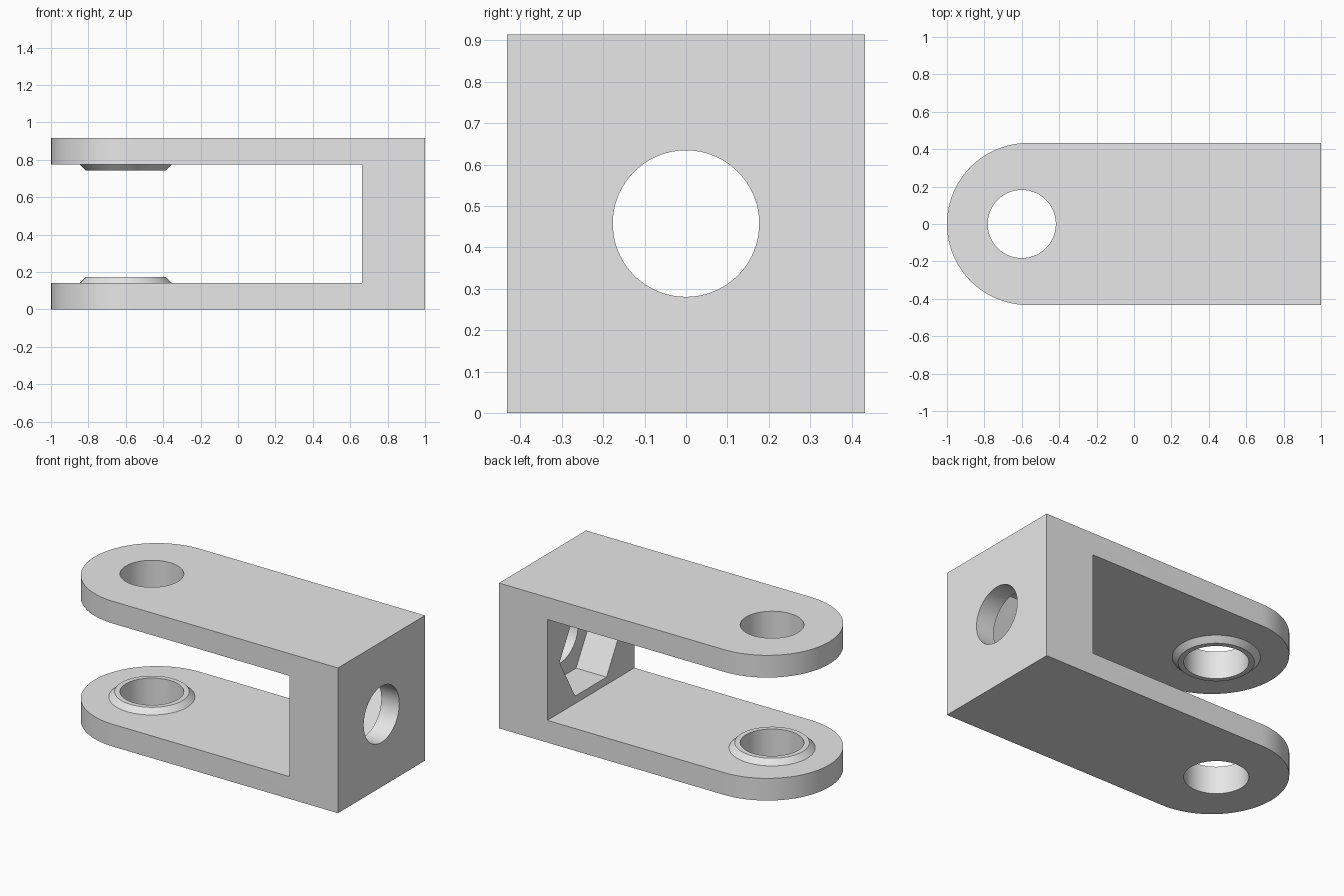
import bpy
import bmesh
from math import pi, radians, sin, cos
from mathutils import Matrix, Vector

LENGTH, WIDTH, HEIGHT = 2.0, 0.866, 0.915
ARM = 0.14                      # thickness of each fork arm
WALL_X = 0.663                  # inner face of the end block
PIN_X, PIN_R = -0.6, 0.182      # cross pin holes
BOSS_R, BOSS_TOP_R, BOSS_H = 0.246, 0.213, 0.033
BOLT_R, NUT_R, NUT_FLOOR = 0.177, 0.312, 0.875
MID = HEIGHT / 2
SEGMENTS = 96

if "Cube" in bpy.data.objects:
    bpy.data.objects.remove(bpy.data.objects["Cube"], do_unlink=True)

grey = bpy.data.materials.new("light grey")
grey.use_nodes = True
grey.diffuse_color = (0.8, 0.8, 0.8, 1)
grey.node_tree.nodes["Principled BSDF"].inputs["Base Color"].default_value = (0.8, 0.8, 0.8, 1)


def make_object(name, bm):
    bmesh.ops.recalc_face_normals(bm, faces=bm.faces[:])
    mesh = bpy.data.meshes.new(name)
    bm.to_mesh(mesh)
    bm.free()
    mesh.materials.append(grey)
    obj = bpy.data.objects.new(name, mesh)
    bpy.context.collection.objects.link(obj)
    return obj


def frustum(name, start, end, r1, r2, sides=SEGMENTS):
    """Closed prism or cone running from one point to another."""
    start, end = Vector(start), Vector(end)
    axis = end - start
    turn = axis.to_track_quat('Z', 'Y').to_matrix().to_4x4()
    bm = bmesh.new()
    bmesh.ops.create_cone(bm, cap_ends=True, segments=sides, radius1=r1, radius2=r2,
                          depth=axis.length,
                          matrix=Matrix.Translation((start + end) / 2) @ turn)
    return make_object(name, bm)


def box(name, low, high):
    low, high = Vector(low), Vector(high)
    bm = bmesh.new()
    bmesh.ops.create_cube(bm, size=1, matrix=Matrix.Translation((low + high) / 2)
                          @ Matrix.Diagonal((*(high - low), 1)))
    return make_object(name, bm)


def combine(target, tool, operation):
    """Apply a boolean and discard the tool."""
    mod = target.modifiers.new(tool.name, 'BOOLEAN')
    mod.operation, mod.object, mod.solver = operation, tool, 'EXACT'
    bpy.ops.object.select_all(action='DESELECT')
    bpy.context.view_layer.objects.active = target
    target.select_set(True)
    bpy.ops.object.modifier_apply(modifier=mod.name)
    bpy.data.objects.remove(tool, do_unlink=True)


# Solid bar with one rounded end
half = WIDTH / 2
centre_x = -LENGTH / 2 + half
outline = [(LENGTH / 2, -half), (LENGTH / 2, half)]
for i in range(SEGMENTS // 2 + 1):
    a = pi / 2 + pi * i / (SEGMENTS // 2)
    outline.append((centre_x + half * cos(a), half * sin(a)))
bm = bmesh.new()
base = bm.faces.new([bm.verts.new((x, y, 0)) for x, y in outline])
raised = bmesh.ops.extrude_face_region(bm, geom=[base])["geom"]
bmesh.ops.translate(bm, vec=(0, 0, HEIGHT),
                    verts=[g for g in raised if isinstance(g, bmesh.types.BMVert)])
body = make_object("fork_body", bm)

# Slot between the two arms
combine(body, box("slot_cutter", (-1.5, -1, ARM), (WALL_X, 1, HEIGHT - ARM)), 'DIFFERENCE')

# Chamfered bosses on the inner arm faces, sunk a little into the arms
SINK = 0.02
for face_z, up in ((ARM, 1), (HEIGHT - ARM, -1)):
    boss = frustum("boss", (PIN_X, 0, face_z - up * SINK), (PIN_X, 0, face_z + up * BOSS_H),
                   BOSS_R + SINK, BOSS_TOP_R)
    combine(body, boss, 'UNION')

# Pin hole through both arms
combine(body, frustum("pin_cutter", (PIN_X, 0, -0.5), (PIN_X, 0, 1.5), PIN_R, PIN_R), 'DIFFERENCE')

# Hexagonal nut pocket, flats at top and bottom, opening into the slot
nut = frustum("nut_cutter", (0.4, 0, 0), (NUT_FLOOR, 0, 0), NUT_R, NUT_R, sides=6)
corner = max(nut.data.vertices, key=lambda v: v.co.z).co
if corner.z > NUT_R * 0.95:     # a corner points up, so turn a flat upward
    nut.data.transform(Matrix.Rotation(pi / 6, 4, 'X'))
nut.data.transform(Matrix.Translation((0, 0, MID)))
combine(body, nut, 'DIFFERENCE')

# Bolt hole through the end block
combine(body, frustum("bolt_cutter", (0.5, 0, MID), (1.5, 0, MID), BOLT_R, BOLT_R), 'DIFFERENCE')

# One material slot, smooth curved walls with sharp edges
body.data.materials.clear()
body.data.materials.append(grey)
for face in body.data.polygons:
    face.material_index = 0
bpy.ops.object.select_all(action='DESELECT')
body.select_set(True)
bpy.context.view_layer.objects.active = body
bpy.ops.object.shade_smooth_by_angle(angle=radians(25))
